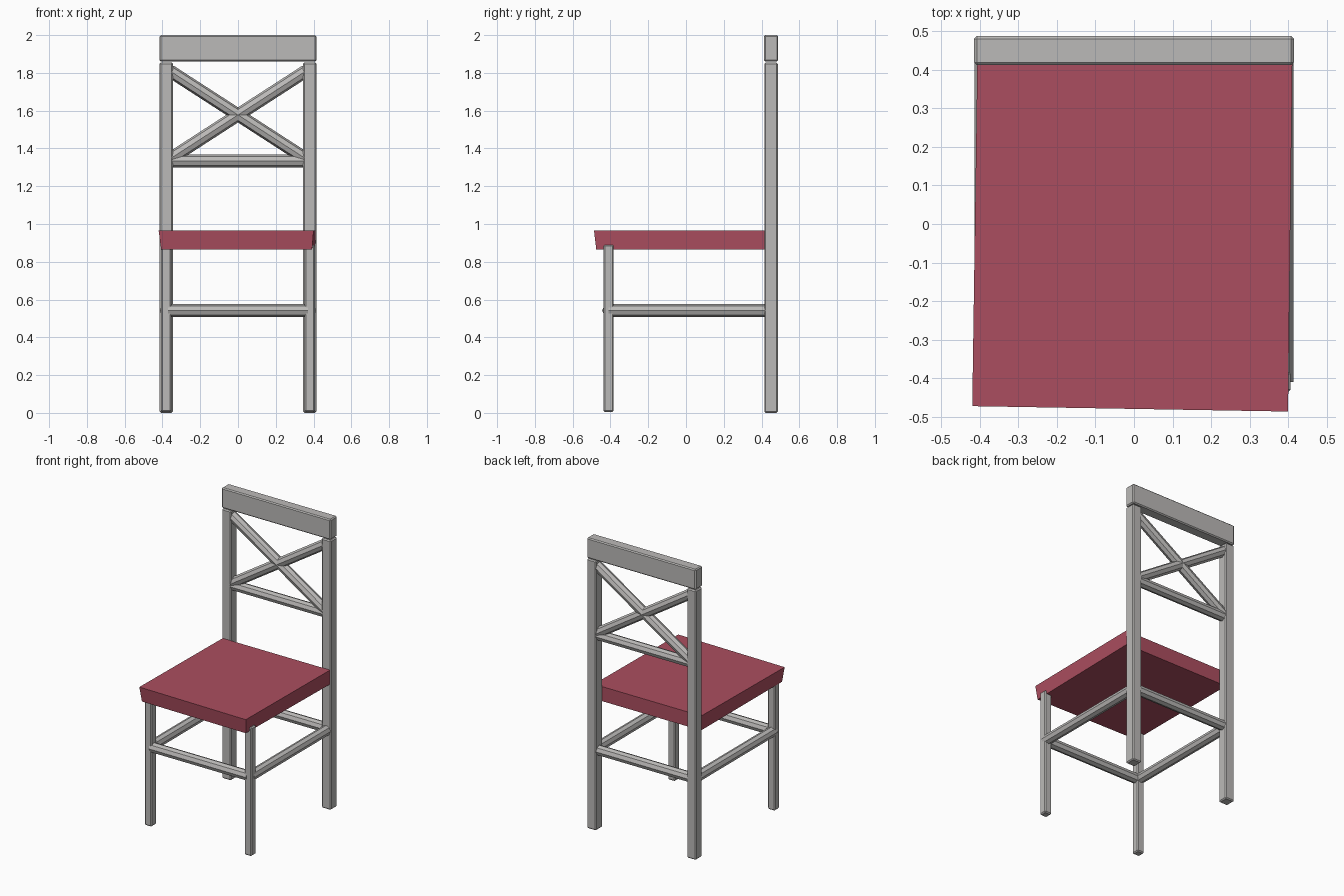
import bpy
import bmesh
from math import pi
from mathutils import Vector

cube = bpy.data.objects.get("Cube")
if cube:
    bpy.data.objects.remove(cube, do_unlink=True)


def material(name, rgb):
    mat = bpy.data.materials.new(name)
    mat.use_nodes = True
    mat.diffuse_color = (*rgb, 1)
    mat.node_tree.nodes["Principled BSDF"].inputs["Base Color"].default_value = (*rgb, 1)
    return mat


grey = material("grey wood", (0.50, 0.49, 0.48))
red = material("red cushion", (0.41, 0.076, 0.115))


def finish(bm, name, mat):
    bmesh.ops.recalc_face_normals(bm, faces=bm.faces)
    mesh = bpy.data.meshes.new(name)
    bm.to_mesh(mesh)
    bm.free()
    mesh.materials.append(mat)
    obj = bpy.data.objects.new(name, mesh)
    bpy.context.collection.objects.link(obj)
    return obj


def box(name, low, high, bevel=0.007):
    """Bevelled timber between two opposite corners."""
    low, high = Vector(low), Vector(high)
    bm = bmesh.new()
    bmesh.ops.create_cube(bm, size=1)
    bmesh.ops.scale(bm, vec=high - low, verts=bm.verts)
    bmesh.ops.translate(bm, vec=(low + high) / 2, verts=bm.verts)
    bmesh.ops.bevel(bm, geom=bm.edges[:], offset=bevel, segments=1, affect='EDGES')
    return finish(bm, name, grey)


def bar(name, start, end, radius=0.034):
    """Eight-sided rod between two points."""
    start, end = Vector(start), Vector(end)
    axis = end - start
    bm = bmesh.new()
    bmesh.ops.create_cone(bm, cap_ends=True, segments=8, radius1=radius,
                          radius2=radius, depth=axis.length)
    obj = finish(bm, name, grey)
    obj.location = (start + end) / 2
    obj.rotation_mode = 'QUATERNION'
    obj.rotation_quaternion = axis.to_track_quat('Z', 'Y')
    return obj


# Legs, back posts and side rungs
for side, s in (("left", 1), ("right", -1)):
    x = 0.38 * s
    box(f"back_post_{side}", (x - 0.035, 0.415, 0), (x + 0.035, 0.486, 1.855))
    box(f"front_leg_{side}", (x - 0.027, -0.437, 0.005), (x + 0.027, -0.383, 0.89))
    bar(f"side_rung_{side}", (x, -0.41, 0.542), (x, 0.45, 0.542))
    bar(f"back_brace_{side}", (-0.36 * s, 0.45, 1.345), (0.36 * s, 0.45, 1.81))

# Cross rungs and top rail
bar("front_rung", (-0.37, -0.41, 0.542), (0.37, -0.41, 0.542))
bar("back_rung", (-0.37, 0.45, 0.542), (0.37, 0.45, 0.542))
bar("back_lower_rail", (-0.37, 0.45, 1.333), (0.37, 0.45, 1.333))
box("top_rail", (-0.415, 0.413, 1.86), (0.415, 0.488, 2))

# Slightly skewed seat cushion, wider at the top
top = [(-0.407, 0.415), (0.411, 0.415), (0.40, -0.487), (-0.42, -0.473)]
bottom = [(-0.405, 0.415), (0.408, 0.415), (0.392, -0.475), (-0.407, -0.463)]
bm = bmesh.new()
upper = [bm.verts.new((x, y, 0.965)) for x, y in top]
lower = [bm.verts.new((x, y, 0.865)) for x, y in bottom]
bm.faces.new(upper)
bm.faces.new(lower)
for i in range(4):
    j = (i + 1) % 4
    bm.faces.new((upper[i], upper[j], lower[j], lower[i]))
finish(bm, "seat", red)
